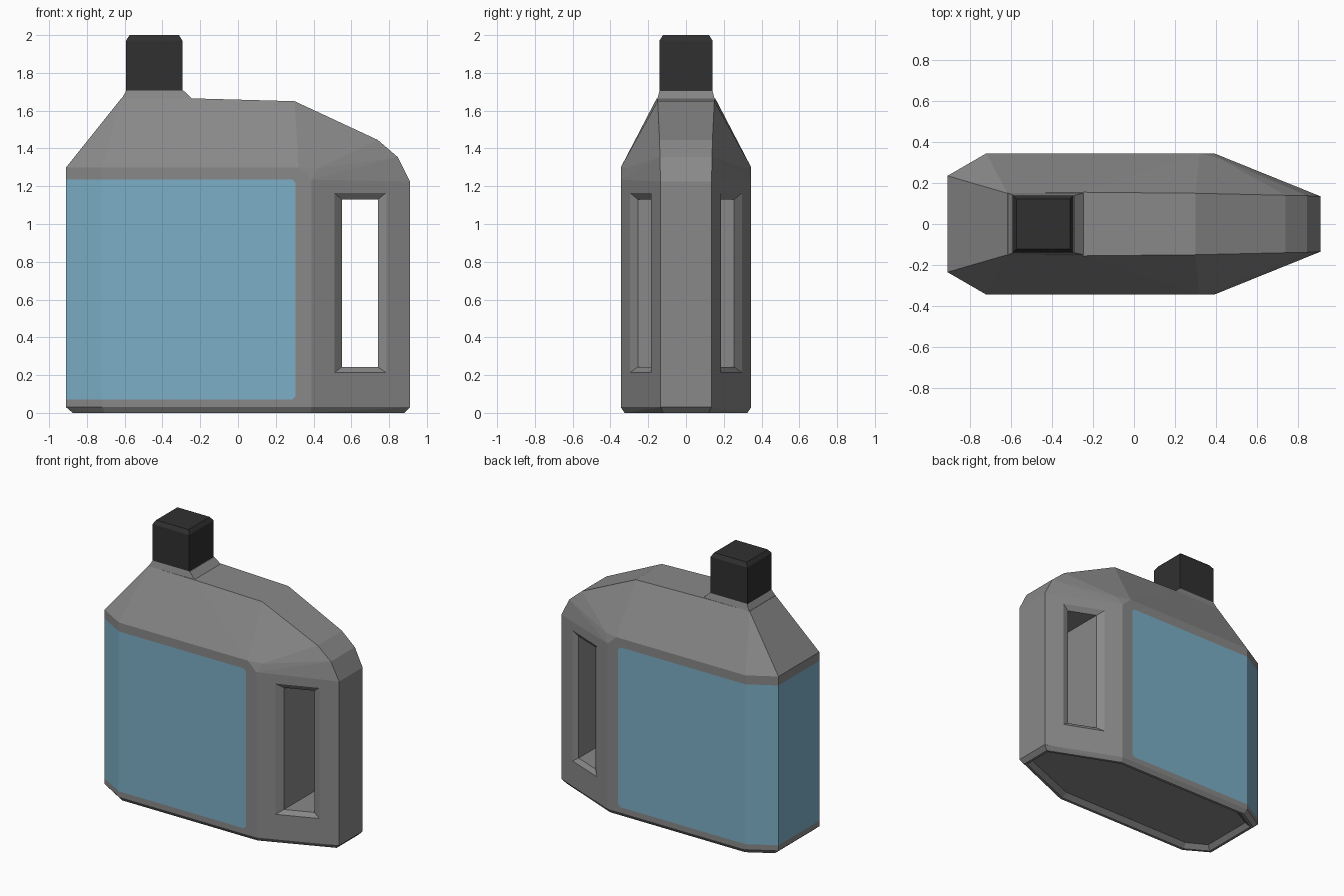
import bpy, bmesh
from mathutils import Vector

if "Cube" in bpy.data.objects:
    bpy.data.objects.remove(bpy.data.objects["Cube"])


def material(name, rgb):
    m = bpy.data.materials.new(name)
    m.diffuse_color = (*rgb, 1)
    m.use_nodes = True
    m.node_tree.nodes["Principled BSDF"].inputs["Base Color"].default_value = m.diffuse_color
    return m


GREY = material("grey plastic", (0.25, 0.25, 0.25))
BLUE = material("blue label", (0.20, 0.43, 0.57))
BLACK = material("black cap", (0.03, 0.03, 0.03))


def make_object(name, bm, *mats):
    bmesh.ops.recalc_face_normals(bm, faces=bm.faces)
    me = bpy.data.meshes.new(name)
    bm.to_mesh(me)
    bm.free()
    for m in mats:
        me.materials.append(m)
    ob = bpy.data.objects.new(name, me)
    bpy.context.collection.objects.link(ob)
    return ob


def loft(rings):
    """Skin a stack of closed rings and cap both ends."""
    bm = bmesh.new()
    vs = [[bm.verts.new(p) for p in r] for r in rings]
    n = len(vs[0])
    for a, b in zip(vs, vs[1:]):
        for i in range(n):
            j = (i + 1) % n
            bm.faces.new((a[i], a[j], b[j], b[i]))
    bm.faces.new(vs[0][::-1])
    bm.faces.new(vs[-1])
    return bm


def rect(x0, x1, y, z):
    return [(x0, -y, z), (x1, -y, z), (x1, y, z), (x0, y, z)]


# Body: hull of half-outline points mirrored across y
plan = [(-0.91, 0.235), (-0.72, 0.345), (0.39, 0.345), (0.91, 0.135)]
foot = [(-0.875, 0.225), (-0.705, 0.325), (0.385, 0.325), (0.88, 0.12)]
half = [(x, y, 0.0) for x, y in foot] + [(x, y, 0.03) for x, y in plan]
half += [(-0.91, 0.235, 1.30), (-0.72, 0.345, 1.30), (0.32, 0.345, 1.30),
         (0.39, 0.345, 1.235), (0.42, 0.318, 1.295), (0.91, 0.135, 1.225)]
# shoulder ridge
half += [(-0.618, 0.15, 1.665), (-0.24, 0.155, 1.665), (0.30, 0.15, 1.65),
         (0.74, 0.14, 1.445), (0.845, 0.138, 1.355)]
bm = bmesh.new()
for x, y, z in half:
    for s in (1, -1):
        bm.verts.new((x, s * y, z))
hull = bmesh.ops.convex_hull(bm, input=bm.verts)
inner = [g for g in hull["geom_interior"] if isinstance(g, bmesh.types.BMVert)]
bmesh.ops.delete(bm, geom=inner, context="VERTS")
bmesh.ops.dissolve_limit(bm, angle_limit=0.02, verts=bm.verts, edges=bm.edges)
bmesh.ops.recalc_face_normals(bm, faces=bm.faces)

# Recessed base
base = [f for f in bm.faces if f.normal.z < -0.9]
bmesh.ops.inset_region(bm, faces=base, thickness=0.02)
bmesh.ops.inset_region(bm, faces=base, thickness=0.035, depth=-0.03)

# Label wrapped round the left side, cut into the walls with clipped corners
X1, Z0, Z1, R = 0.305, 0.07, 1.235, 0.018
cuts = [((0, 0, Z0), (0, 0, -1)), ((0, 0, Z1), (0, 0, 1)), ((X1, 0, 0), (1, 0, 0)),
        ((X1, 0, Z1 - R), (1, 0, 1)), ((X1, 0, Z0 + R), (1, 0, -1))]


def on_label(f, planes):
    c = f.calc_center_median()
    return abs(f.normal.z) < 0.05 and all(
        (c - Vector(co)).dot(Vector(no)) < 1e-5 for co, no in planes)


for i, (co, no) in enumerate(cuts):
    faces = [f for f in bm.faces if i < 3 or on_label(f, cuts[:3])]
    edges = {e for f in faces for e in f.edges}
    verts = {v for f in faces for v in f.verts}
    bmesh.ops.bisect_plane(bm, geom=faces + list(edges) + list(verts),
                           dist=1e-5, plane_co=co, plane_no=no)
bm.normal_update()
for f in bm.faces:
    f.material_index = 1 if on_label(f, cuts) else 0
body = make_object("bottle_body", bm, GREY, BLUE)


# Handle opening: a through hole whose rims are chamfered along the slanted sides
def wall_y(x):
    return 0.345 - (x - 0.39) * 0.21 / 0.52


def hole_ring(x0, x1, z0, z1, side, offset):
    return [(x, side * (wall_y(x) + offset), z)
            for x, z in ((x0, z0), (x1, z0), (x1, z1), (x0, z1))]


wide, narrow = (0.51, 0.785, 0.213, 1.165), (0.55, 0.74, 0.243, 1.13)
cutter = make_object("handle_cutter", loft([
    hole_ring(*wide, 1, 0.05), hole_ring(*wide, 1, 0.0),
    hole_ring(*narrow, 1, -0.025), hole_ring(*narrow, -1, -0.025),
    hole_ring(*wide, -1, 0.0), hole_ring(*wide, -1, 0.05)]), GREY)
cutter.hide_render = True
cutter.hide_viewport = True
cutter.display_type = "WIRE"
mod = body.modifiers.new("handle_hole", "BOOLEAN")
mod.operation = "DIFFERENCE"
mod.solver = "EXACT"
mod.object = cutter

# Neck collar under the cap
make_object("neck", loft([rect(-0.618, -0.24, 0.152, 1.66),
                          rect(-0.59, -0.29, 0.14, 1.708)]), GREY)

# Square cap with chamfered top
make_object("cap", loft([rect(-0.592, -0.295, 0.14, 1.705),
                         rect(-0.592, -0.295, 0.14, 1.972),
                         rect(-0.574, -0.313, 0.122, 2.0)]), BLACK)
